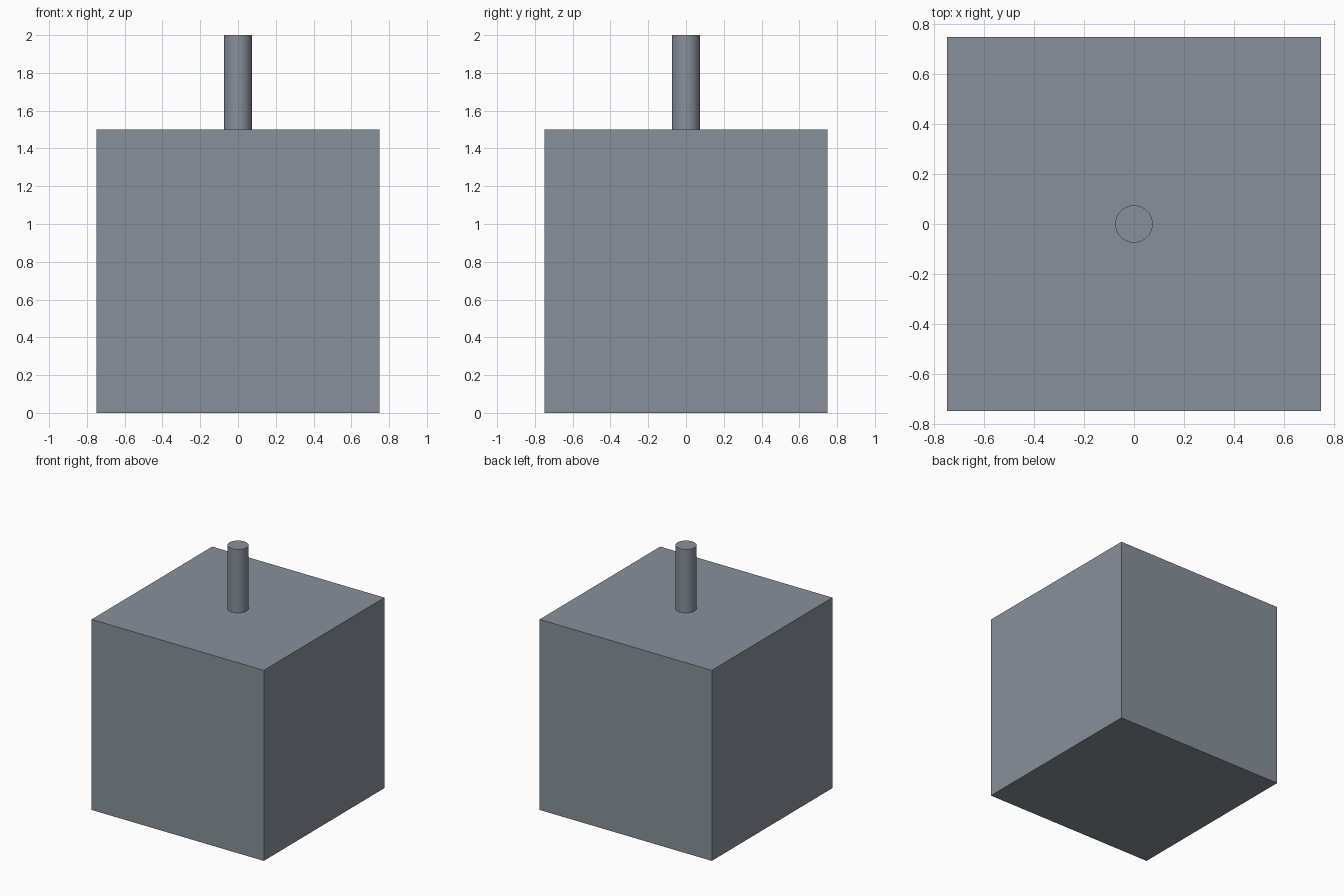
import bpy
import math

if "Cube" in bpy.data.objects:
    bpy.data.objects.remove(bpy.data.objects["Cube"])

BODY = 1.5        # cube edge length
PIN_RADIUS = 0.075
PIN_HEIGHT = 0.5

# Dark slate grey shared by both parts
slate = bpy.data.materials.new("slate_grey")
slate.diffuse_color = (0.25, 0.28, 0.32, 1)
slate.use_nodes = True
slate.node_tree.nodes["Principled BSDF"].inputs["Base Color"].default_value = slate.diffuse_color


def finish(name):
    obj = bpy.context.object
    obj.name = name
    obj.data.materials.append(slate)


# Cube body standing on the ground
bpy.ops.mesh.primitive_cube_add(size=BODY, location=(0, 0, BODY / 2))
finish("body")

# Round pin in the middle of the top face
bpy.ops.mesh.primitive_cylinder_add(
    vertices=48, radius=PIN_RADIUS, depth=PIN_HEIGHT,
    location=(0, 0, BODY + PIN_HEIGHT / 2))
finish("top_pin")
bpy.ops.object.shade_smooth_by_angle(angle=math.radians(30))
